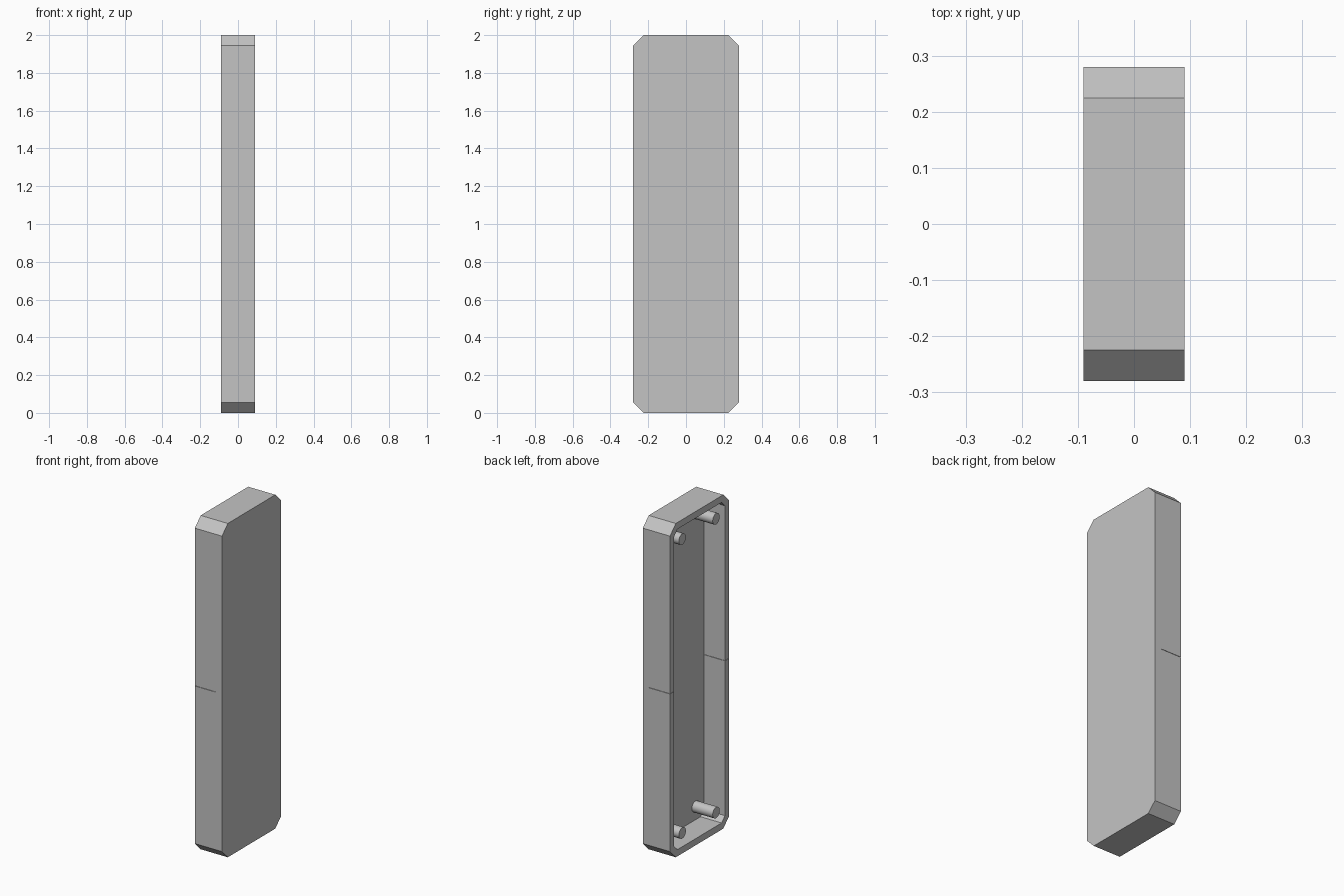
import bpy, bmesh, math
from mathutils import Matrix

W, D, H = 0.18, 0.56, 2.0      # depth along x, width along y, height
CHAMFER, WALL = 0.055, 0.04
FLOOR_X = W / 2 - WALL         # inner face of the closed side

cube = bpy.data.objects.get("Cube")
if cube:
    bpy.data.objects.remove(cube, do_unlink=True)

grey = bpy.data.materials.new("plain_grey")
grey.use_nodes = True
grey.diffuse_color = (0.55, 0.55, 0.55, 1)
grey.node_tree.nodes["Principled BSDF"].inputs["Base Color"].default_value = grey.diffuse_color


def add_object(name, bm):
    bmesh.ops.recalc_face_normals(bm, faces=bm.faces)
    mesh = bpy.data.meshes.new(name)
    bm.to_mesh(mesh)
    bm.free()
    mesh.materials.append(grey)
    obj = bpy.data.objects.new(name, mesh)
    bpy.context.collection.objects.link(obj)
    return obj


def box(name, size, centre):
    bm = bmesh.new()
    bmesh.ops.create_cube(bm, size=1, matrix=Matrix.Translation(centre) @ Matrix.Diagonal((*size, 1)))
    return add_object(name, bm)


# Shell: chamfered slab, open on the -x side
bm = bmesh.new()
bmesh.ops.create_cube(bm, size=1, matrix=Matrix.Translation((0, 0, H / 2)) @ Matrix.Diagonal((W, D, H, 1)))
corners = [e for e in bm.edges if abs(e.verts[0].co.x - e.verts[1].co.x) > W / 2]
bmesh.ops.bevel(bm, geom=corners, offset=CHAMFER, segments=1, affect='EDGES')
bm.normal_update()
opening = min(bm.faces, key=lambda f: f.calc_center_median().x)
bmesh.ops.inset_region(bm, faces=[opening], thickness=WALL, use_even_offset=True)
pushed = bmesh.ops.extrude_discrete_faces(bm, faces=[opening])["faces"][0]
for v in pushed.verts:
    v.co.x = FLOOR_X
shell = add_object("shell", bm)

# Hairline slit through both narrow side walls at mid height
slit_end = FLOOR_X - 0.0005
slit = box("slit_cutter", (0.2, 1, 0.002), (slit_end - 0.1, 0, H / 2))
slit.hide_render = True
slit.hide_viewport = True
cut = shell.modifiers.new("slit", 'BOOLEAN')
cut.operation = 'DIFFERENCE'
cut.solver = 'EXACT'
cut.object = slit

# Round pegs standing on the inner floor, near each corner
start, end = FLOOR_X + 0.01, -W / 2 + 0.002
for side, y in (("left", 0.16), ("right", -0.16)):
    for level, z in (("lower", 0.12), ("upper", H - 0.12)):
        bm = bmesh.new()
        place = Matrix.Translation(((start + end) / 2, y, z)) @ Matrix.Rotation(math.pi / 2, 4, 'Y')
        bmesh.ops.create_cone(bm, cap_ends=True, segments=32, radius1=0.033, radius2=0.033,
                              depth=start - end, matrix=place)
        peg = add_object(f"{level}_peg_{side}", bm)
        bpy.ops.object.select_all(action='DESELECT')
        peg.select_set(True)
        bpy.context.view_layer.objects.active = peg
        bpy.ops.object.shade_smooth_by_angle(angle=math.radians(30))
